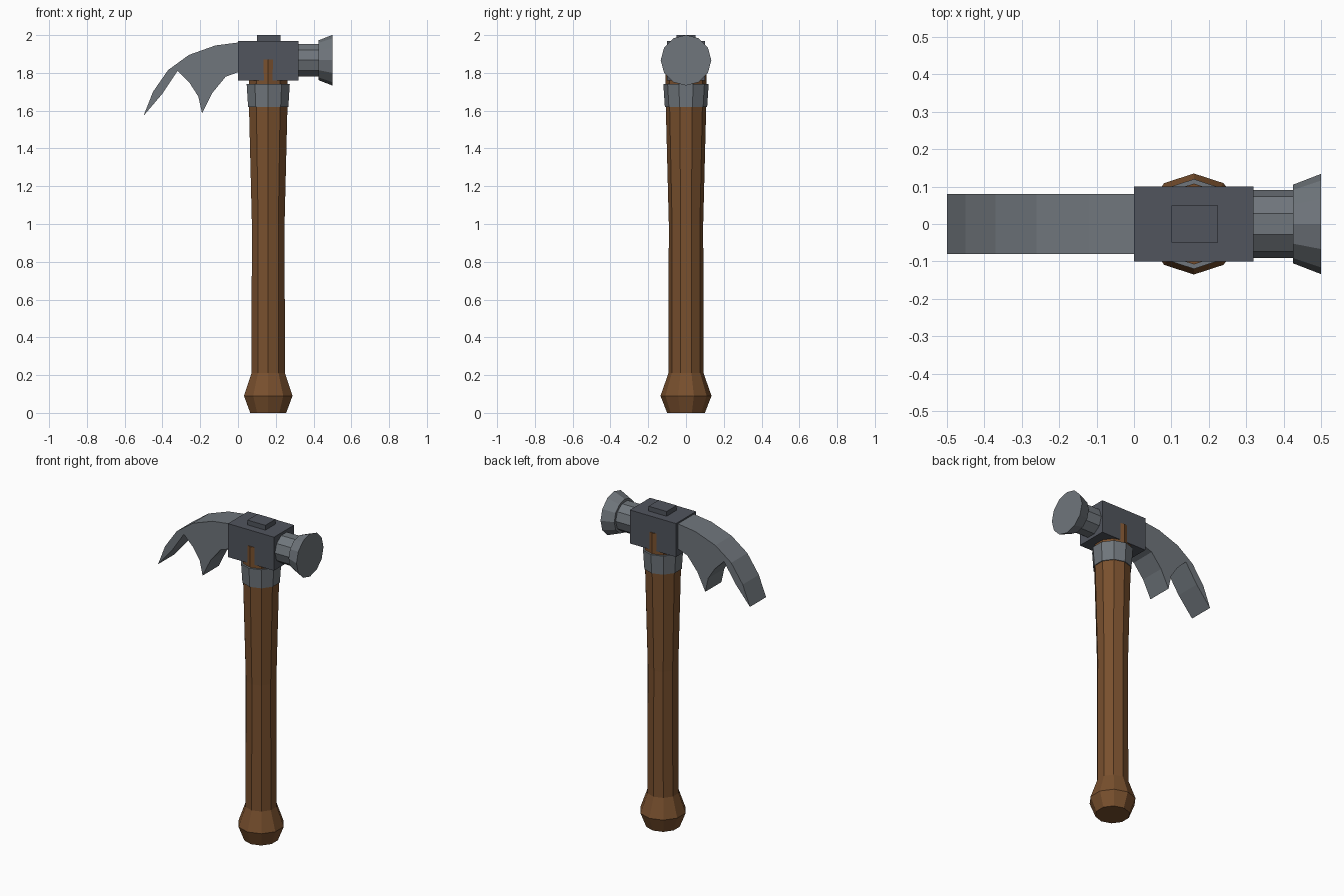
import bpy, bmesh, math

if "Cube" in bpy.data.objects:
    bpy.data.objects.remove(bpy.data.objects["Cube"])

CX, HEAD_Z = 0.16, 1.867   # handle axis x, height of striking axis


def material(name, rgb):
    m = bpy.data.materials.new(name)
    m.diffuse_color = (*rgb, 1)
    m.use_nodes = True
    m.node_tree.nodes["Principled BSDF"].inputs["Base Color"].default_value = m.diffuse_color
    return m


WOOD = material("wood", (0.19, 0.08, 0.027))
STEEL = material("steel", (0.16, 0.18, 0.20))
DARK = material("dark_steel", (0.082, 0.09, 0.11))


def finish(name, bm, mat):
    bmesh.ops.recalc_face_normals(bm, faces=bm.faces)
    me = bpy.data.meshes.new(name)
    bm.to_mesh(me)
    bm.free()
    me.materials.append(mat)
    ob = bpy.data.objects.new(name, me)
    bpy.context.collection.objects.link(ob)
    return ob


def lathe(name, profile, sides, mat, place):
    """Faceted turned solid; profile holds (height, radius) pairs."""
    bm = bmesh.new()
    rings = []
    for h, r in profile:
        angles = [math.pi / 2 + math.tau * i / sides for i in range(sides)]
        rings.append([bm.verts.new(place(r * math.cos(a), r * math.sin(a), h)) for a in angles])
    for low, high in zip(rings, rings[1:]):
        for i in range(sides):
            j = (i + 1) % sides
            bm.faces.new((low[i], low[j], high[j], high[i]))
    bm.faces.new(rings[0])
    bm.faces.new(rings[-1])
    return finish(name, bm, mat)


def box(name, lo, hi, mat):
    bm = bmesh.new()
    bmesh.ops.create_cube(bm, size=1)
    for v in bm.verts:
        v.co = [(a + b) / 2 + c * (b - a) for a, b, c in zip(lo, hi, v.co)]
    return finish(name, bm, mat)


def upright(a, b, h):
    return (CX + a, b, h)


def sideways(a, b, h):
    return (h, b, HEAD_Z + a)


# Wooden handle with knob, running up into the head
lathe("handle", [(0, 0.1), (0.09, 0.135), (0.21, 0.093), (1.0, 0.091),
                 (1.62, 0.107), (1.87, 0.108)], 10, WOOD, upright)

# Steel collar under the head
lathe("collar", [(1.62, 0.112), (1.74, 0.12)], 10, STEEL, upright)

# Head block and wedge cap
box("head_block", (0, -0.1, 1.76), (0.32, 0.1, 1.97), DARK)
box("wedge_cap", (0.1, -0.05, 1.95), (0.225, 0.05, 2.0), DARK)

# Neck and flared striking face
lathe("neck", [(0.31, 0.091), (0.43, 0.091)], 10, STEEL, sideways)
lathe("striking_face", [(0.425, 0.105), (0.5, 0.134)], 12, STEEL, sideways)

# Curved claw: side profile extruded across y
outline = [(0.01, 1.962), (-0.12, 1.945), (-0.26, 1.895), (-0.37, 1.815),
           (-0.45, 1.70), (-0.5, 1.573), (-0.40, 1.69), (-0.32, 1.81),
           (-0.255, 1.745), (-0.21, 1.675), (-0.19, 1.585), (-0.135, 1.695),
           (-0.065, 1.78), (0.01, 1.807)]
bm = bmesh.new()
face = bm.faces.new([bm.verts.new((x, -0.08, z)) for x, z in outline])
ext = bmesh.ops.extrude_face_region(bm, geom=[face], use_keep_orig=True)
bmesh.ops.translate(bm, vec=(0, 0.16, 0),
                    verts=[g for g in ext["geom"] if isinstance(g, bmesh.types.BMVert)])
bmesh.ops.triangulate(bm, faces=[f for f in bm.faces if len(f.verts) > 4])
finish("claw", bm, STEEL)
